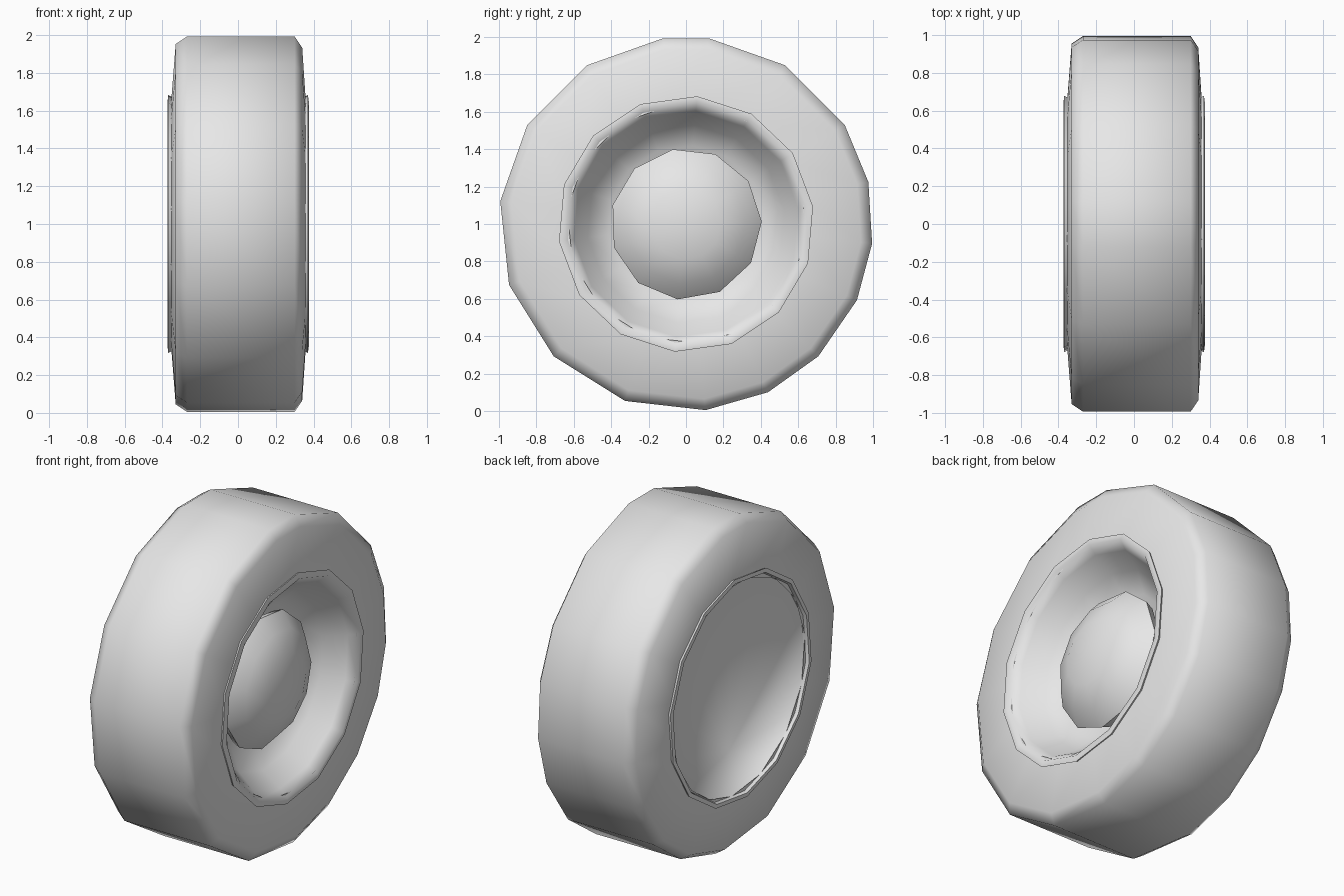
import bpy, bmesh
from math import cos, sin, radians
from mathutils import Vector

old = bpy.data.objects.get("Cube")
if old:
    bpy.data.objects.remove(old, do_unlink=True)

grey = bpy.data.materials.new("plain_grey")
grey.use_nodes = True
colour = (0.8, 0.8, 0.8, 1)
grey.diffuse_color = colour
grey.node_tree.nodes["Principled BSDF"].inputs["Base Color"].default_value = colour

AXLE = Vector((0, 0, 1))


def even(count, start):
    return [start + 360 * i / count for i in range(count)]


def lathe(name, profile, angles, tip=None, closed=False, smooth=60):
    """Spin (x, radius) points about the axle; an optional tip closes the end."""
    bm = bmesh.new()
    rings = [[bm.verts.new(AXLE + Vector((x, r * cos(radians(a)), r * sin(radians(a)))))
              for a in angles] for x, r in profile]
    n = len(angles)
    pairs = list(zip(rings, rings[1:]))
    if closed:
        pairs.append((rings[-1], rings[0]))
    for a, b in pairs:
        for i in range(n):
            j = (i + 1) % n
            bm.faces.new((a[i], b[i], b[j], a[j]))
    if tip:
        point = bm.verts.new(AXLE + Vector(tip))
        for i in range(n):
            bm.faces.new((rings[-1][i], point, rings[-1][(i + 1) % n]))
    bmesh.ops.recalc_face_normals(bm, faces=bm.faces)
    # Open shells must face outward along the axle
    if tip and sum(f.normal.x * f.calc_area() for f in bm.faces) * tip[0] < 0:
        bmesh.ops.reverse_faces(bm, faces=bm.faces)
    mesh = bpy.data.meshes.new(name)
    bm.to_mesh(mesh)
    bm.free()
    mesh.materials.append(grey)
    obj = bpy.data.objects.new(name, mesh)
    bpy.context.collection.objects.link(obj)
    bpy.ops.object.select_all(action='DESELECT')
    obj.select_set(True)
    bpy.context.view_layer.objects.active = obj
    bpy.ops.object.shade_smooth_by_angle(angle=radians(smooth))
    return obj


# Tyre with unevenly spaced facets
tyre_angles = [-84, -64, -45, -24, -6, 13, 32, 58, 83, 97, 122, 148, 173, 199, 225, 251]
lathe("tyre", [(-0.355, 0.64), (-0.33, 0.96), (-0.27, 1.0), (0.30, 1.0), (0.34, 0.94),
               (0.36, 0.64)], tyre_angles, smooth=80)

# Deep wheel bowl with a raised lip
rim_angles = even(14, 85)
lathe("wheel_bowl", [(0.34, 0.67), (0.37, 0.685), (0.375, 0.65), (0.32, 0.605),
                     (0.20, 0.53), (0.11, 0.42)], rim_angles, tip=(0.09, 0, 0))

# Domed hub cap
lathe("hub_cap", [(0.13, 0.38), (0.19, 0.405), (0.27, 0.32), (0.325, 0.19)],
      even(11, 100), tip=(0.345, 0, 0))

# Inner side: lip and dished back plate with its low point off centre
lathe("back_plate", [(-0.34, 0.67), (-0.37, 0.685), (-0.372, 0.66), (-0.345, 0.65)],
      rim_angles, tip=(-0.17, -0.17, -0.5), smooth=40)
